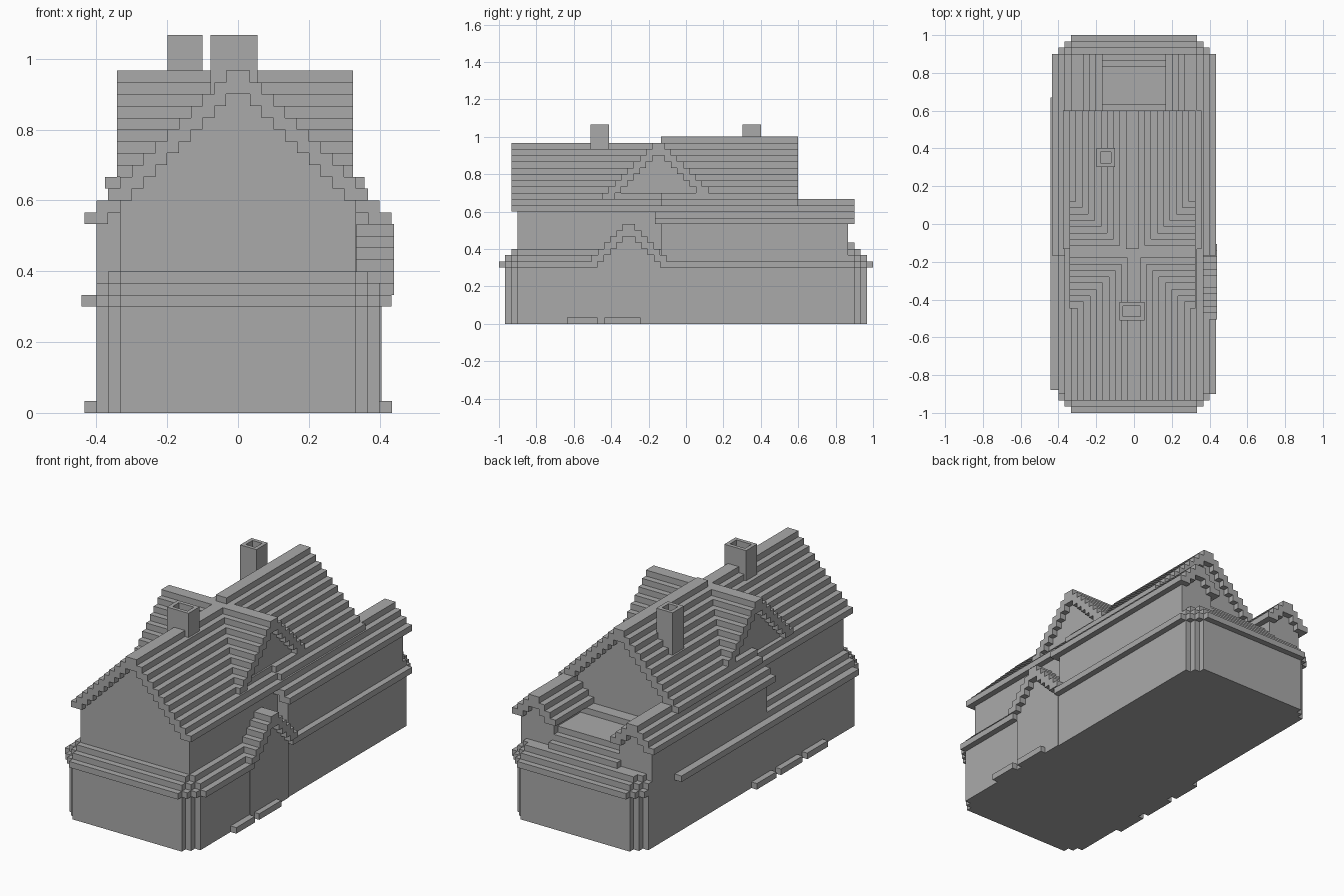
import bpy
import bmesh

cube = bpy.data.objects.get("Cube")
if cube:
    bpy.data.objects.remove(cube, do_unlink=True)

U = 1 / 30          # size of one building block
SHIFT = -0.009      # slight sideways offset of the rear roofs

stone = bpy.data.materials.new("plain_grey")
stone.use_nodes = True
stone.diffuse_color = (0.4, 0.4, 0.4, 1)
stone.node_tree.nodes["Principled BSDF"].inputs["Base Color"].default_value = (0.4, 0.4, 0.4, 1)


def finish(name, bm):
    bmesh.ops.recalc_face_normals(bm, faces=bm.faces)
    mesh = bpy.data.meshes.new(name)
    bm.to_mesh(mesh)
    bm.free()
    mesh.materials.append(stone)
    obj = bpy.data.objects.new(name, mesh)
    bpy.context.collection.objects.link(obj)
    return obj


def prism(name, points, axis, start, end):
    """Extrude a flat outline along an axis."""
    place = {"x": lambda p, q, t: (t, p, q),
             "y": lambda p, q, t: (p, t, q),
             "z": lambda p, q, t: (p, q, t)}[axis]
    bm = bmesh.new()
    rings = [[bm.verts.new(place(p, q, t)) for p, q in points] for t in (start, end)]
    for ring in rings:
        bm.faces.new(ring)
    count = len(points)
    for i in range(count):
        j = (i + 1) % count
        bm.faces.new((rings[0][i], rings[0][j], rings[1][j], rings[1][i]))
    return finish(name, bm)


def box(name, x, y, z):
    return prism(name, [(x[0], y[0]), (x[1], y[0]), (x[1], y[1]), (x[0], y[1])], "z", *z)


def mirrored(half, centre):
    return [(centre + p, q) for p, q in half] + [(centre - p, q) for p, q in reversed(half)]


def stairs(top, steps):
    """Right half of a stepped slope, from the ridge outward."""
    pts = []
    for i in range(steps):
        pts += [((i + 1) * U, top - i * U), ((i + 1) * U, top - (i + 1) * U)]
    return pts


def gable(name, axis, centre, top, steps, roof_span, wall_span, floor):
    """Stepped roof shell over a solid wall whose top follows the steps."""
    upper = stairs(top, steps)
    lower = [p for p in reversed(stairs(top - 2 * U, steps - 1))]
    lower = [((steps - 1) * U, top - steps * U)] + lower[1:]
    prism(name + "_roof", mirrored(upper + lower, centre), axis, *roof_span)
    wall = stairs(top - U, steps - 1)[:-1]
    wall.append(((steps - 1) * U, floor))
    prism(name + "_wall", mirrored(wall, centre), axis, *wall_span)


def stepped_plan(length, notches):
    """Rectangular plan with stepped corners."""
    half = [(10 * U, length)]
    for k in range(notches):
        x, y = half[-1]
        half += [(x, y - U), (x + U, y - U)]
    half += [(x, -y) for x, y in reversed(half)]
    return mirrored(half, 0)


# Ground floor and the stepped lean-to skirt
prism("ground_floor", stepped_plan(29 * U, 2), "z", 0, 11 * U)
prism("skirt_ends", stepped_plan(30 * U, 2), "z", 9 * U, 10 * U)
prism("skirt_top", stepped_plan(28 * U, 1), "z", 11 * U, 12 * U)
for name, xs, ys in (("left_front_skirt", (0.39, 0.434), (-0.9, -0.472)),
                     ("left_back_skirt", (0.39, 0.434), (-0.138, 0.9)),
                     ("right_skirt", (-0.442, -0.39), (-0.88, 0.67))):
    box(name, xs, ys, (9 * U, 10 * U))

# Front and rear halves of the main house
gable("front_house", "y", 0, 29 * U, 11, (-28 * U, -0.12), (-27 * U, -0.12), 0.3)
gable("rear_house", "y", SHIFT, 30 * U, 11, (-4 * U, 18 * U), (-4 * U + 0.01, 17 * U), 0.3)

# Cross gable
gable("cross_gable", "x", -0.147, 29 * U, 9,
      (SHIFT - 10 * U, SHIFT + 10 * U), (SHIFT - 9 * U, SHIFT + 9 * U), 0.6)

# Side wings
for name, side in (("left_wing", 1), ("right_wing", -1)):
    gable(name, "y", side * 9 * U, 20 * U, 4, (-5 * U, 27 * U), (-4 * U, 26 * U), 0.3)

# Entrance porch
gable("porch", "x", -0.305, 16 * U, 6, (0.335, 0.44), (0.33, 0.405), 0)

# Stepped low roof between the wings
for i in range(3):
    box(f"rear_step_{i + 1}", (-0.21, 0.21), (0.5, (27 - i) * U), (0.35, (13 + i) * U))
box("rear_wall_ledge", (-0.21, 0.21), (0.5, 19 * U), (0.35, 16 * U))

# Doorsteps
for name, x, spans in (("left_doorstep", 0.417, ((-0.636, -0.473), (-0.436, -0.243))),
                       ("right_doorstep", -0.415, ((-0.62, -0.44), (-0.4, -0.21), (-0.17, 0.0)))):
    for i, span in enumerate(spans):
        box(f"{name}_{i + 1}", (x - 0.018, x + 0.018), span, (0, U))


# Chimneys with a flue sunk into the top
def chimney(name, x, y):
    obj = box(name, x, y, (0.8, 32 * U))
    bm = bmesh.new()
    bm.from_mesh(obj.data)
    top = max(bm.faces, key=lambda f: f.calc_center_median().z)
    bmesh.ops.inset_region(bm, faces=[top], thickness=0.029)
    flue = bmesh.ops.extrude_face_region(bm, geom=[top])["geom"]
    bmesh.ops.translate(bm, vec=(0, 0, -U), verts=[v for v in flue if isinstance(v, bmesh.types.BMVert)])
    if top.is_valid:
        bmesh.ops.delete(bm, geom=[top], context="FACES_ONLY")
    bm.to_mesh(obj.data)
    bm.free()


chimney("rear_chimney", (-0.199, -0.1), (0.303, 0.402))
chimney("front_chimney", (-0.078, 0.055), (-0.51, -0.413))
